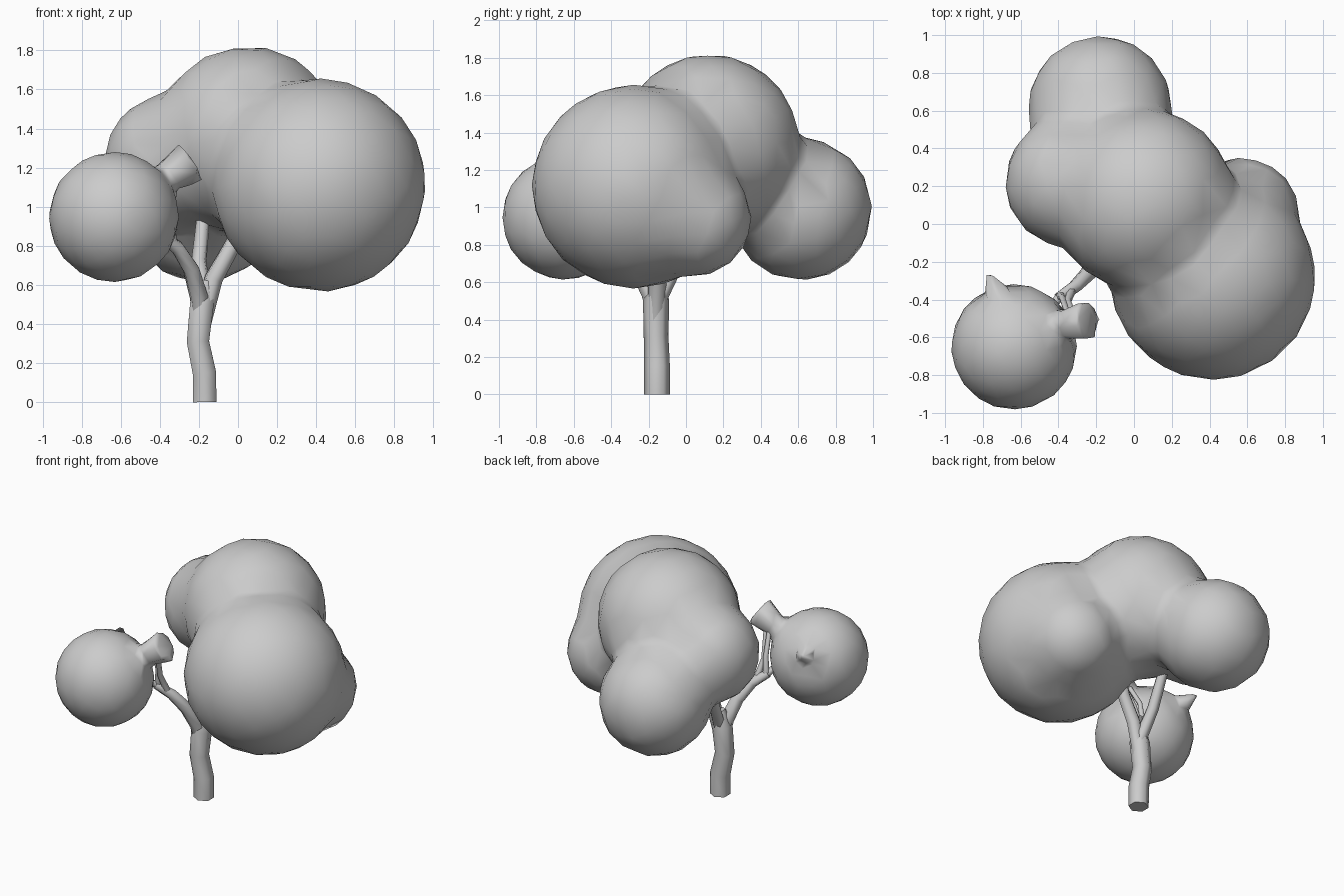
import bpy
import math
from mathutils import Vector

cube = bpy.data.objects.get("Cube")
if cube:
    bpy.data.objects.remove(cube, do_unlink=True)

GREY = (0.6, 0.6, 0.6, 1.0)
grey = bpy.data.materials.new("plain grey")
grey.use_nodes = True
grey.diffuse_color = GREY
grey.node_tree.nodes["Principled BSDF"].inputs["Base Color"].default_value = GREY


def activate(obj):
    bpy.ops.object.select_all(action='DESELECT')
    obj.select_set(True)
    bpy.context.view_layer.objects.active = obj


def ball(centre, radius):
    bpy.ops.mesh.primitive_ico_sphere_add(subdivisions=3, radius=radius, location=centre)
    return bpy.context.object


def cone(start, end, r1, r2):
    a, b = Vector(start), Vector(end)
    bpy.ops.mesh.primitive_cone_add(vertices=6, radius1=r1, radius2=r2, depth=(b - a).length,
                                    location=(a + b) / 2,
                                    rotation=(b - a).to_track_quat('Z', 'Y').to_euler())
    return bpy.context.object


def blend(name, parts, voxel, rounds, keep):
    """Melt overlapping solids into one coarse, softly shaded mass."""
    bpy.ops.object.select_all(action='DESELECT')
    for part in parts:
        part.select_set(True)
    bpy.context.view_layer.objects.active = parts[0]
    bpy.ops.object.join()
    obj = bpy.context.object
    obj.name = name
    bpy.ops.object.transform_apply(location=True, rotation=True, scale=True)
    remesh = obj.modifiers.new("melt", 'REMESH')
    remesh.mode = 'VOXEL'
    remesh.voxel_size = voxel
    smooth = obj.modifiers.new("soften", 'SMOOTH')
    smooth.factor = 0.5
    smooth.iterations = rounds
    coarse = obj.modifiers.new("coarsen", 'DECIMATE')
    coarse.ratio = keep
    for mod in list(obj.modifiers):
        bpy.ops.object.modifier_apply(modifier=mod.name)
    obj.data.materials.clear()
    obj.data.materials.append(grey)
    bpy.ops.object.shade_smooth()


def branch(name, points):
    """Six-sided tube through (x, y, z, radius) points."""
    curve = bpy.data.curves.new(name, 'CURVE')
    curve.dimensions = '3D'
    curve.bevel_depth = 1.0
    curve.bevel_resolution = 1
    curve.use_fill_caps = True
    line = curve.splines.new('POLY')
    line.points.add(len(points) - 1)
    for p, (x, y, z, r) in zip(line.points, points):
        p.co = (x, y, z, 1)
        p.radius = r
    obj = bpy.data.objects.new(name, curve)
    bpy.context.collection.objects.link(obj)
    activate(obj)
    bpy.ops.object.convert(target='MESH')
    obj = bpy.context.object
    obj.data.materials.clear()
    obj.data.materials.append(grey)
    bpy.ops.object.shade_smooth_by_angle(angle=math.radians(65))


# Main crown: merged foliage balls
blend("main_crown", [
    ball((0.417, -0.28, 1.11), 0.55),
    ball((0.57, 0.04, 0.94), 0.315),
    ball((0.05, 0.125, 1.337), 0.488),
    ball((-0.34, 0.22, 1.23), 0.35),
    ball((-0.18, 0.615, 0.99), 0.386),
], 0.05, 5, 0.1)

# Separate front ball with a side knob and a small spur at the back
blend("front_foliage", [
    ball((-0.635, -0.65, 0.947), 0.335),
    cone((-0.46, -0.54, 1.08), (-0.24, -0.51, 1.235), 0.06, 0.12),
    cone((-0.70, -0.42, 1.08), (-0.77, -0.26, 1.13), 0.1, 0.02),
], 0.03, 3, 0.08)

# Trunk and branches
branch("trunk", [(-0.17, -0.155, 0, 0.069), (-0.172, -0.155, 0.15, 0.069),
                 (-0.205, -0.16, 0.31, 0.066), (-0.185, -0.16, 0.5, 0.07),
                 (-0.165, -0.15, 0.62, 0.045)])
branch("left_branch", [(-0.18, -0.16, 0.4, 0.045), (-0.125, -0.15, 0.63, 0.05),
                       (-0.03, -0.14, 0.8, 0.045), (0.05, -0.1, 0.95, 0.04)])
branch("back_branch", [(-0.17, -0.15, 0.5, 0.045), (-0.2, -0.04, 0.72, 0.04),
                       (-0.18, 0.08, 0.92, 0.035), (-0.17, 0.15, 1.05, 0.03)])
branch("front_branch", [(-0.19, -0.16, 0.4, 0.04), (-0.2, -0.19, 0.54, 0.05),
                        (-0.24, -0.26, 0.68, 0.045), (-0.31, -0.33, 0.79, 0.038),
                        (-0.4, -0.39, 0.86, 0.03)])
branch("ball_twig", [(-0.38, -0.37, 0.84, 0.025), (-0.43, -0.43, 0.9, 0.022),
                     (-0.52, -0.54, 0.96, 0.02)])
branch("upright_twig", [(-0.39, -0.38, 0.85, 0.024), (-0.38, -0.39, 0.98, 0.018),
                        (-0.35, -0.48, 1.15, 0.016)])
branch("knob_twig", [(-0.33, -0.35, 0.81, 0.024), (-0.35, -0.41, 0.95, 0.018),
                     (-0.31, -0.5, 1.18, 0.016)])
